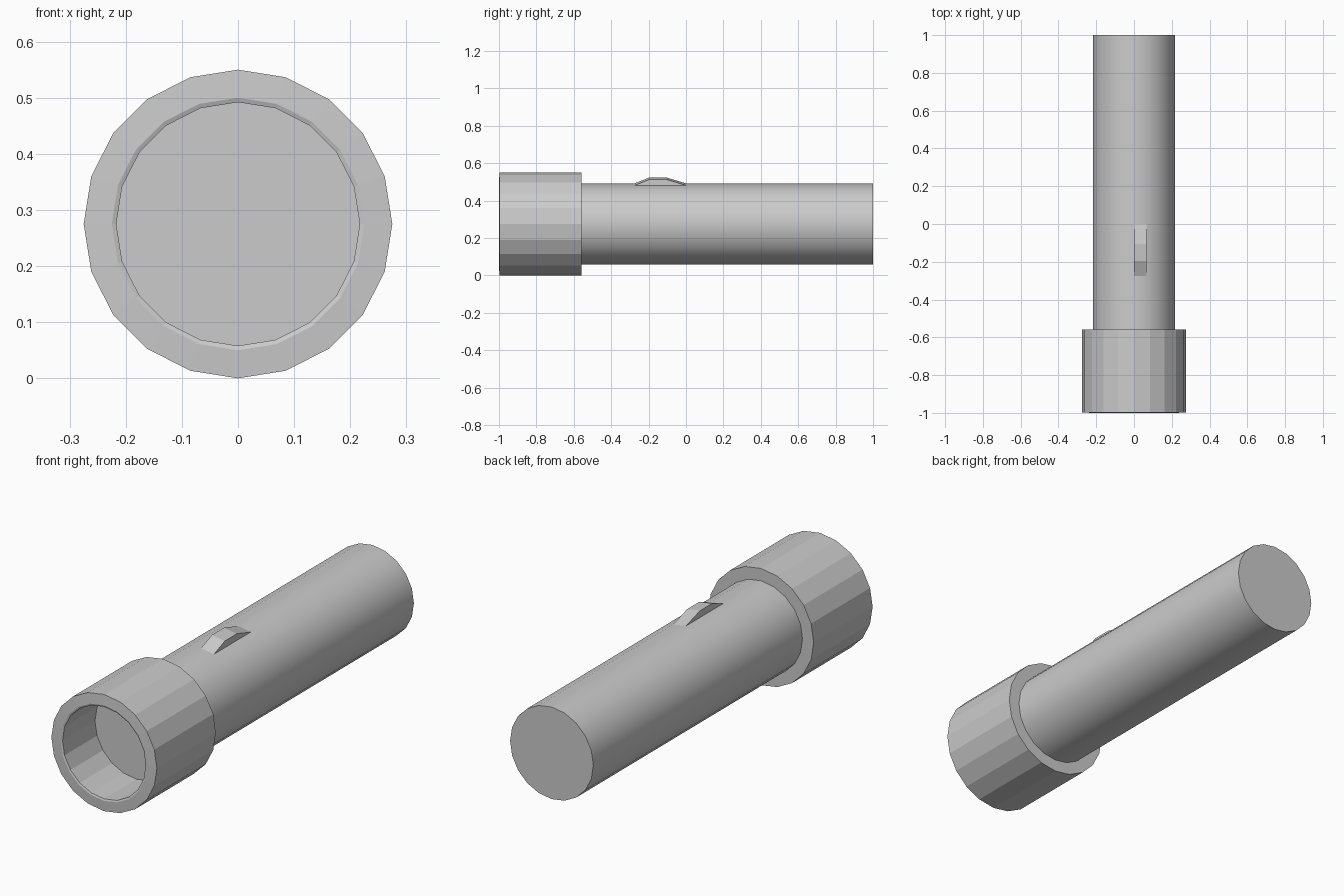
import bpy, bmesh
from math import sin, cos, tau

if "Cube" in bpy.data.objects:
    bpy.data.objects.remove(bpy.data.objects["Cube"])

SIDES, ZC = 20, 0.275
R_HEAD, R_BODY = 0.275, 0.217


def finish(name, bm):
    bmesh.ops.recalc_face_normals(bm, faces=bm.faces)
    mesh = bpy.data.meshes.new(name)
    bm.to_mesh(mesh)
    bm.free()
    obj = bpy.data.objects.new(name, mesh)
    bpy.context.collection.objects.link(obj)
    return obj


def lathe(name, profile, smooth_strips=()):
    """Spin (y, radius) points about the long axis and cap both ends."""
    bm = bmesh.new()
    rings = [[bm.verts.new((r * sin(tau * i / SIDES), y, ZC + r * cos(tau * i / SIDES)))
              for i in range(SIDES)] for y, r in profile]
    for k, (a, b) in enumerate(zip(rings, rings[1:])):
        for i in range(SIDES):
            j = (i + 1) % SIDES
            bm.faces.new((a[i], a[j], b[j], b[i])).smooth = k in smooth_strips
    bm.faces.new(rings[0])
    bm.faces.new(rings[-1])
    return finish(name, bm)


def smooth_by_angle(obj):
    bpy.ops.object.select_all(action='DESELECT')
    obj.select_set(True)
    bpy.context.view_layer.objects.active = obj
    bpy.ops.object.shade_smooth_by_angle(angle=0.6)


# Head: recessed lens, front rim, faceted collar and rear shoulder
lathe("head", [(-0.755, R_BODY), (-0.997, R_BODY), (-1.0, R_BODY + 0.008),
               (-0.997, R_HEAD), (-0.93, R_HEAD), (-0.558, R_HEAD),
               (-0.558, R_BODY)])

# Handle: smooth barrel
handle = lathe("handle", [(-0.558, R_BODY), (1.0, R_BODY)])
smooth_by_angle(handle)

# Switch: wedge raised from the barrel strip just right of the top
bm = bmesh.new()
sides = []
for x, drop in ((0.0, 0.0), (R_BODY * sin(tau / SIDES), R_BODY * (1 - cos(tau / SIDES)))):
    z = ZC + R_BODY - drop
    sides.append([bm.verts.new((x, y, z + h)) for y, h in
                  ((-0.275, 0), (-0.195, 0.032), (-0.105, 0.032), (0.0, 0))])
for s in sides:
    bm.faces.new(s)
for i in range(4):
    j = (i + 1) % 4
    bm.faces.new((sides[0][i], sides[0][j], sides[1][j], sides[1][i]))
finish("switch", bm)
